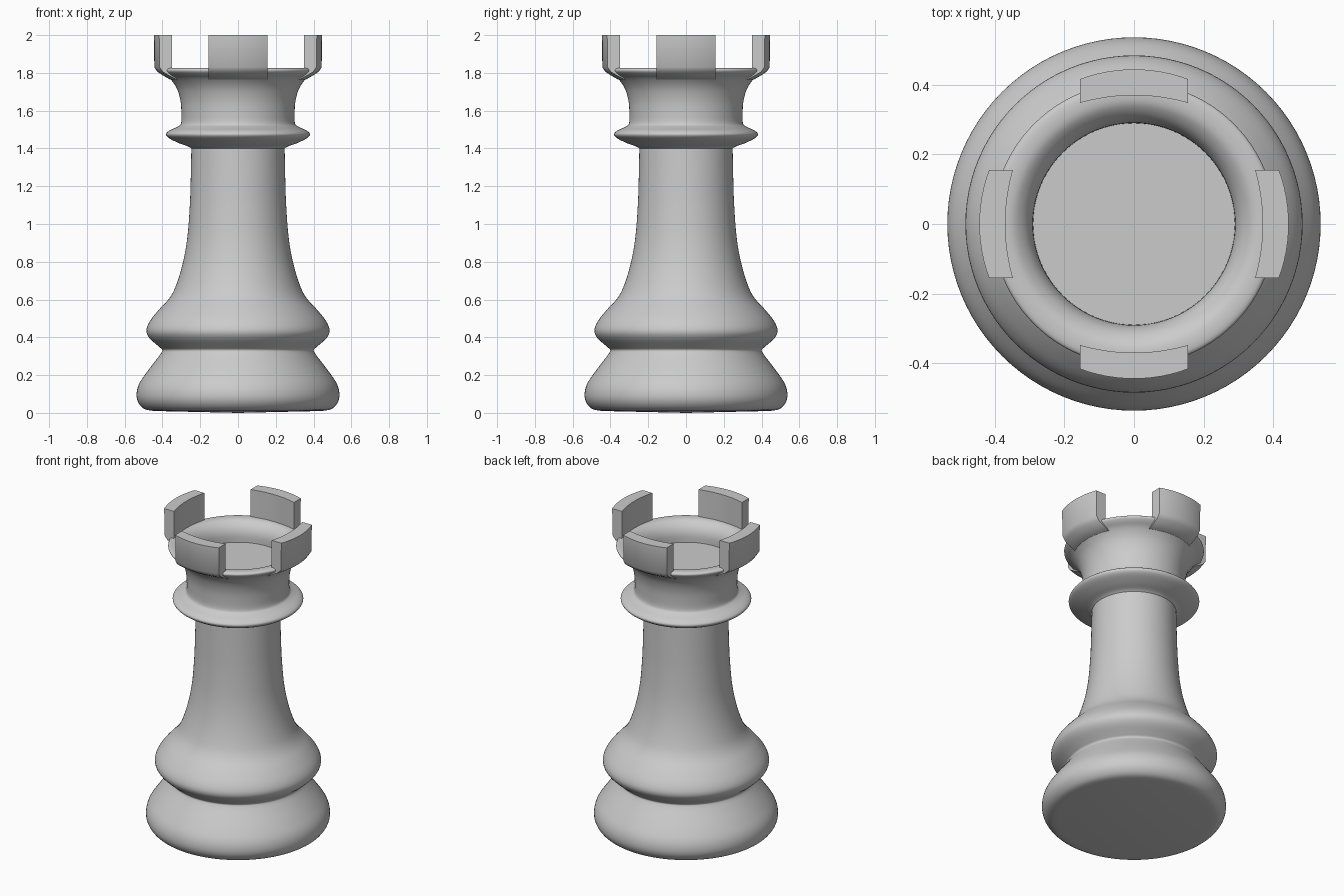
import bpy, bmesh, math
from mathutils import Vector, Matrix

if "Cube" in bpy.data.objects:
    bpy.data.objects.remove(bpy.data.objects["Cube"])


def finish(bm, name):
    bmesh.ops.recalc_face_normals(bm, faces=bm.faces)
    me = bpy.data.meshes.new(name)
    bm.to_mesh(me)
    bm.free()
    ob = bpy.data.objects.new(name, me)
    bpy.context.collection.objects.link(ob)
    return ob


def smooth(ob, angle=40):
    bpy.ops.object.select_all(action='DESELECT')
    ob.select_set(True)
    bpy.context.view_layer.objects.active = ob
    bpy.ops.object.shade_smooth_by_angle(angle=math.radians(angle))


def spline(pts, sub=4):
    # Catmull-Rom curve through the points
    p = [Vector(q) for q in pts]
    p = [p[0]] + p + [p[-1]]
    out = []
    for a, b, c, d in zip(p, p[1:], p[2:], p[3:]):
        for i in range(sub):
            t = i / sub
            out.append(0.5 * (2 * b + (c - a) * t + (2 * a - 5 * b + 4 * c - d) * t * t
                              + (3 * b - a - 3 * c + d) * t ** 3))
    return out + [p[-1]]


# Turned body: each section is a smooth curve (radius, height)
sections = [
    [(0, 0), (0.44, 0.01)],
    [(0.44, 0.01), (0.495, 0.02), (0.528, 0.055), (0.537, 0.1), (0.523, 0.155),
     (0.48, 0.22), (0.43, 0.285), (0.405, 0.32), (0.402, 0.335), (0.42, 0.352),
     (0.468, 0.395), (0.485, 0.435), (0.467, 0.485), (0.42, 0.545), (0.365, 0.605),
     (0.33, 0.67), (0.293, 0.79), (0.268, 0.93), (0.255, 1.1), (0.25, 1.25), (0.247, 1.4)],
    [(0.247, 1.4), (0.265, 1.411), (0.31, 1.427), (0.363, 1.453), (0.381, 1.475),
     (0.363, 1.495), (0.32, 1.515), (0.301, 1.535), (0.3, 1.6), (0.306, 1.66),
     (0.325, 1.72), (0.358, 1.767), (0.392, 1.793), (0.407, 1.81), (0.4, 1.823),
     (0.37, 1.826), (0.34, 1.818), (0.31, 1.79), (0.293, 1.75), (0.29, 1.7)],
    [(0.29, 1.7), (0, 1.7)],
]
bm = bmesh.new()
profile = []
for s in sections:
    pts = spline(s) if len(s) > 2 else [Vector(q) for q in s]
    profile += pts if not profile else pts[1:]
verts = [bm.verts.new((r, 0, z)) for r, z in profile]
edges = [bm.edges.new(pair) for pair in zip(verts, verts[1:])]
bmesh.ops.spin(bm, geom=verts + edges, cent=(0, 0, 0), axis=(0, 0, 1),
               angle=2 * math.pi, steps=96)
bmesh.ops.remove_doubles(bm, verts=bm.verts, dist=1e-5)
smooth(finish(bm, "turned_body"))

# Four battlements: curved blocks whose outer foot tapers into the flare
half, n = 0.155, 12
levels = [(1.765, 0.36), (1.785, 0.395), (1.805, 0.426), (1.83, 0.443), (2.0, 0.445)]
for k in range(4):
    bm = bmesh.new()
    rings = []
    for z, outer in levels:
        xs = [half * (2 * i / n - 1) for i in range(n + 1)]
        ring = [(x, math.sqrt(outer ** 2 - x * x)) for x in xs]
        ring += [(x, min(0.37 - 0.9 * x * x, math.sqrt(outer ** 2 - x * x) - 0.01))
                 for x in reversed(xs)]
        rings.append([bm.verts.new((x, y, z)) for x, y in ring])
    m = len(rings[0])
    for a, b in zip(rings, rings[1:]):
        for i in range(m):
            j = (i + 1) % m
            bm.faces.new((a[i], a[j], b[j], b[i]))
    for ring in (rings[0], rings[-1]):
        for i in range(n):
            bm.faces.new((ring[i], ring[i + 1], ring[m - 2 - i], ring[m - 1 - i]))
    # Round the top rim and upright corners
    sharp = [e for e in bm.edges if all(v.co.z > 1.80 for v in e.verts)
             and e.calc_face_angle(0) > math.radians(50)]
    bmesh.ops.bevel(bm, geom=sharp, offset=0.018, segments=4, profile=0.5, affect='EDGES')
    bmesh.ops.rotate(bm, verts=bm.verts, cent=(0, 0, 0),
                     matrix=Matrix.Rotation(k * math.pi / 2, 3, 'Z'))
    smooth(finish(bm, f"battlement_{k + 1}"))
